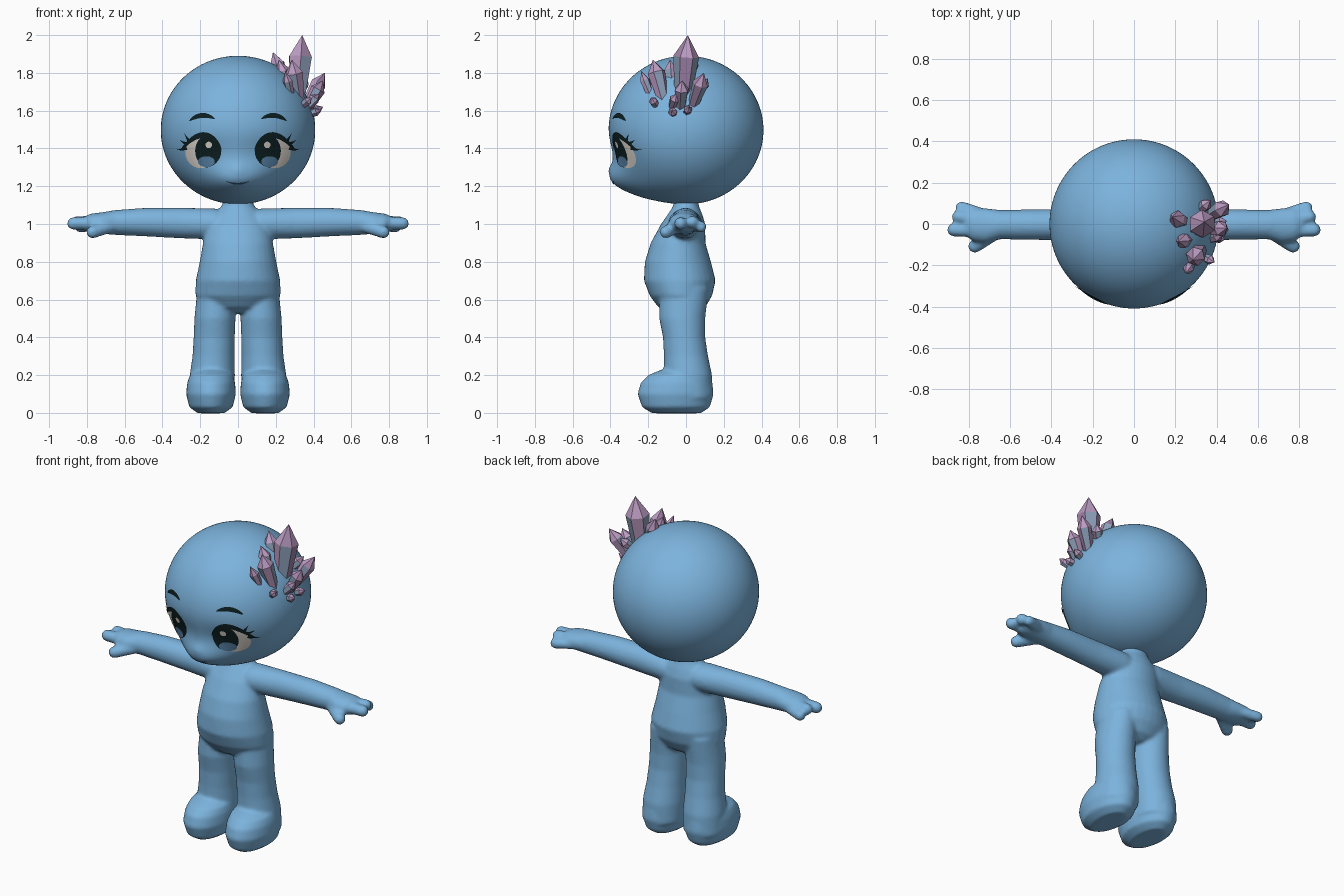
import bpy, bmesh, math
from mathutils import Vector, Matrix
from mathutils.bvhtree import BVHTree

if "Cube" in bpy.data.objects:
    bpy.data.objects.remove(bpy.data.objects["Cube"])


def material(name, rgb):
    m = bpy.data.materials.new(name)
    m.use_nodes = True
    m.diffuse_color = (*rgb, 1)
    m.node_tree.nodes["Principled BSDF"].inputs["Base Color"].default_value = (*rgb, 1)
    return m


SKIN = material("sky blue skin", (0.20, 0.45, 0.72))
DARK = material("dark lash", (0.004, 0.014, 0.016))
WHITE = material("eye white", (0.78, 0.72, 0.66))
IRIS = material("iris blue", (0.09, 0.21, 0.36))
MOUTH = material("mouth navy", (0.03, 0.08, 0.16))
LILAC = material("crystal lilac", (0.50, 0.33, 0.54))
MAUVE = material("crystal mauve", (0.36, 0.23, 0.40))
SLATE = material("crystal slate blue", (0.27, 0.35, 0.49))


def finish(name, bm, mats, smooth=True):
    mesh = bpy.data.meshes.new(name)
    bm.to_mesh(mesh)
    bm.free()
    for m in mats:
        mesh.materials.append(m)
    mesh.polygons.foreach_set("use_smooth", [smooth] * len(mesh.polygons))
    ob = bpy.data.objects.new(name, mesh)
    bpy.context.collection.objects.link(ob)
    return ob


def bridge(bm, a, b):
    n = len(a)
    return [bm.faces.new((a[i], a[(i + 1) % n], b[(i + 1) % n], b[i])) for i in range(n)]


def loft(bm, sections, place, n=32):
    """Closed tube through elliptical sections (t, c1, c2, r1, r2)."""
    rings = []
    for t, c1, c2, r1, r2 in sections:
        angles = [math.tau * i / n for i in range(n)]
        rings.append([bm.verts.new(place(t, c1 + r1 * math.cos(a), c2 + r2 * math.sin(a)))
                      for a in angles])
    for a, b in zip(rings, rings[1:]):
        bridge(bm, a, b)
    bm.faces.new(rings[0])
    bm.faces.new(rings[-1])


def finger(bm, start, end, r):
    a, b = Vector(start), Vector(end)
    for i in range(9):
        bmesh.ops.create_uvsphere(bm, u_segments=16, v_segments=10, radius=r,
                                  matrix=Matrix.Translation(a.lerp(b, i / 8)))


# Body: torso, legs, feet, arms and fingers fused into one soft skin
TORSO = [(1.14, 0, 0, .07, .06), (1.09, 0, 0, .09, .07), (1.05, 0, -.005, .13, .092),
         (1.0, 0, -.015, .165, .117), (.9, 0, -.042, .185, .145), (.8, 0, -.043, .203, .175),
         (.7, 0, -.033, .224, .19), (.62, 0, -.027, .226, .165), (.56, 0, -.022, .17, .125),
         (.53, 0, -.02, .08, .08)]
LEG = [(.66, .115, -.01, .1, .13), (.5, .122, -.02, .109, .122), (.4, .126, -.01, .109, .112),
       (.3, .13, 0, .111, .117), (.2, .136, .01, .12, .128), (.08, .14, .02, .12, .12)]
FOOT = [(-.002, .143, -.05, .07, .13), (.03, .143, -.053, .115, .18), (.1, .143, -.055, .132, .202),
        (.16, .142, -.05, .127, .19), (.2, .14, -.04, .115, .16), (.225, .138, -.03, .08, .11)]
ARM = [(.04, 0, 1, .08, .06), (.12, -.005, 1, .09, .082), (.3, -.003, 1.005, .076, .081),
       (.5, -.003, 1.01, .074, .075), (.65, -.003, 1.008, .071, .066), (.72, -.008, 1.005, .085, .057),
       (.78, -.003, 1.005, .08, .05), (.82, 0, 1.0, .055, .036)]
FINGERS = [((.68, -.05, .985), (.77, -.107, .957), .034), ((.76, -.03, 1.005), (.872, -.028, 1.003), .034),
           ((.76, .02, 1.01), (.85, .035, 1.01), .033), ((.73, .045, .995), (.835, .08, .985), .031)]

bm = bmesh.new()
loft(bm, TORSO, lambda z, x, y: (x, y, z))
for s in (1, -1):
    loft(bm, LEG, lambda z, x, y: (s * x, y, z))
    loft(bm, FOOT, lambda z, x, y: (s * x, y, z))
    loft(bm, ARM, lambda x, y, z: (s * x, y, z))
    for a, b, r in FINGERS:
        finger(bm, (s * a[0], *a[1:]), (s * b[0], *b[1:]), r)
bmesh.ops.recalc_face_normals(bm, faces=bm.faces)
body = finish("body", bm, [SKIN])
remesh = body.modifiers.new("fuse", 'REMESH')
remesh.mode = 'VOXEL'
remesh.voxel_size = 0.01
remesh.use_smooth_shade = True
soften = body.modifiers.new("soften", 'SMOOTH')
soften.factor = 0.5
soften.iterations = 8


# Head: a round ball with a forward jaw and shallow eye hollows
def bell(v, centre, width):
    return math.exp(-((v - centre) / width) ** 2)


bm = bmesh.new()
bmesh.ops.create_uvsphere(bm, u_segments=96, v_segments=64, radius=1)
for v in bm.verts:
    front = min(1, max(0, -2.5 * v.co.y))
    x, y, z = v.co.x * .409, v.co.y * .41, 1.4975 + v.co.z * .393
    y -= front * .1 * bell(x, 0, .18) * bell(z, 1.21, .1)
    y += front * .015 * bell(z, 1.38, .08) * bell(abs(x), .12, .14)
    y -= front * .01 * bell(x, 0, .03) * bell(z, 1.29, .025)
    v.co = (x, y, z)
skull = BVHTree.FromBMesh(bm)
finish("head", bm, [SKIN])


# Face details: thin plates laid on the head
def on_head(x, z, lift):
    hit, normal, _, _ = skull.ray_cast(Vector((x, -1, z)), Vector((0, 1, 0)))
    return hit + normal * lift


def face_plate(name, bm, mat):
    for f in bm.faces:
        f.normal_update()
        if f.normal.y > 0:
            f.normal_flip()
    finish(name, bm, [mat])


def disc(name, cx, cz, rx, rz, lift, mat, n=32):
    bm = bmesh.new()
    rings = []
    for k in range(1, 7):
        rings.append([bm.verts.new(on_head(cx + rx * k / 6 * math.cos(math.tau * i / n),
                                           cz + rz * k / 6 * math.sin(math.tau * i / n), lift))
                      for i in range(n)])
    for a, b in zip(rings, rings[1:]):
        bridge(bm, a, b)
    bm.faces.new(rings[0])
    face_plate(name, bm, mat)


def stroke(name, p0, p1, p2, width, lift, mat, pointed=False, n=16):
    """Curved brush stroke, tapered at both ends or only at its tip."""
    p0, p1, p2 = Vector(p0), Vector(p1), Vector(p2)
    bm = bmesh.new()
    rows = []
    for i in range(n + 1):
        t = i / n
        p = p0 * (1 - t) ** 2 + p1 * 2 * t * (1 - t) + p2 * t * t
        d = ((p1 - p0) * (1 - t) + (p2 - p1) * t).normalized()
        taper = 1 - t if pointed else math.sin(math.pi * t) ** .6 if 0 < t < 1 else 0
        side = Vector((-d.y, d.x)) * width / 2 * max(taper, .06)
        rows.append([bm.verts.new(on_head(*(p + side * k), lift)) for k in (-1, 0, 1)])
    for a, b in zip(rows, rows[1:]):
        for k in (0, 1):
            bm.faces.new((a[k], a[k + 1], b[k + 1], b[k]))
    face_plate(name, bm, mat)


for side, s in (("left", 1), ("right", -1)):
    disc(side + "_eye_rim", s * .178, 1.387, .09, .088, .002, DARK)
    disc(side + "_eye_white", s * .196, 1.378, .08, .08, .0035, WHITE)
    disc(side + "_pupil", s * .158, 1.388, .066, .083, .005, DARK)
    disc(side + "_iris", s * .165, 1.333, .044, .028, .0065, IRIS)
    disc(side + "_eye_glint", s * .152, 1.42, .017, .017, .0075, WHITE)
    stroke(side + "_upper_lid", (s * .085, 1.395), (s * .17, 1.55), (s * .3, 1.39), .03, .006, DARK)
    for i, (start, tip) in enumerate((((.25, 1.435), (.278, 1.478)), ((.262, 1.425), (.303, 1.445)),
                                      ((.268, 1.405), (.318, 1.395)))):
        mid = ((start[0] + tip[0]) / 2 * s, (start[1] + tip[1]) / 2 - .006)
        stroke(f"{side}_lash_{i + 1}", (s * start[0], start[1]), mid, (s * tip[0], tip[1]),
               .022, .0065, DARK, True)
    stroke(side + "_brow", (s * .122, 1.556), (s * .19, 1.597), (s * .256, 1.545), .026, .004, DARK)
stroke("mouth", (-.065, 1.23), (0, 1.2), (.06, 1.23), .01, .003, MOUTH)


# Crystal cluster: six-sided shafts that widen upward to a point
def crystal(name, base, tip, r, n=6):
    base, tip = Vector(base), Vector(tip)
    axis = tip - base
    turn = axis.to_track_quat('Z', 'Y')
    bm = bmesh.new()
    rings = [[bm.verts.new(base + axis * t + turn @ Vector((w * r * math.cos(math.tau * i / n + .3),
                                                            w * r * math.sin(math.tau * i / n + .3), 0)))
              for i in range(n)] for t, w in ((0, .6), (.7, 1))]
    for i, f in enumerate(bridge(bm, *rings)):
        f.material_index = (2, 0, 2, 1, 2, 0)[i]
    bm.faces.new(rings[0])
    point = bm.verts.new(tip)
    for i in range(n):
        f = bm.faces.new((rings[1][i], rings[1][(i + 1) % n], point))
        f.material_index = 1 if i == 2 else 0
    bmesh.ops.recalc_face_normals(bm, faces=bm.faces)
    finish(name, bm, [LILAC, MAUVE, SLATE], smooth=False)


CRYSTALS = [((.31, -.02, 1.62), (.34, .01, 2.0), .068), ((.325, -.115, 1.64), (.285, -.175, 1.87), .048),
            ((.26, 0, 1.7), (.185, .035, 1.91), .042), ((.28, -.07, 1.68), (.215, -.085, 1.87), .038),
            ((.35, .03, 1.61), (.46, .095, 1.8), .042), ((.36, -.03, 1.6), (.45, -.02, 1.76), .04),
            ((.35, -.08, 1.6), (.43, -.05, 1.69), .028), ((.32, -.15, 1.61), (.39, -.185, 1.67), .024),
            ((.29, -.17, 1.64), (.25, -.238, 1.81), .026), ((.36, -.06, 1.58), (.44, -.075, 1.6), .024),
            ((.36, 0, 1.58), (.45, .015, 1.62), .024), ((.3, .05, 1.68), (.37, .115, 1.77), .03)]
for i, (base, tip, r) in enumerate(CRYSTALS):
    crystal(f"crystal_{i + 1}", base, tip, r)
